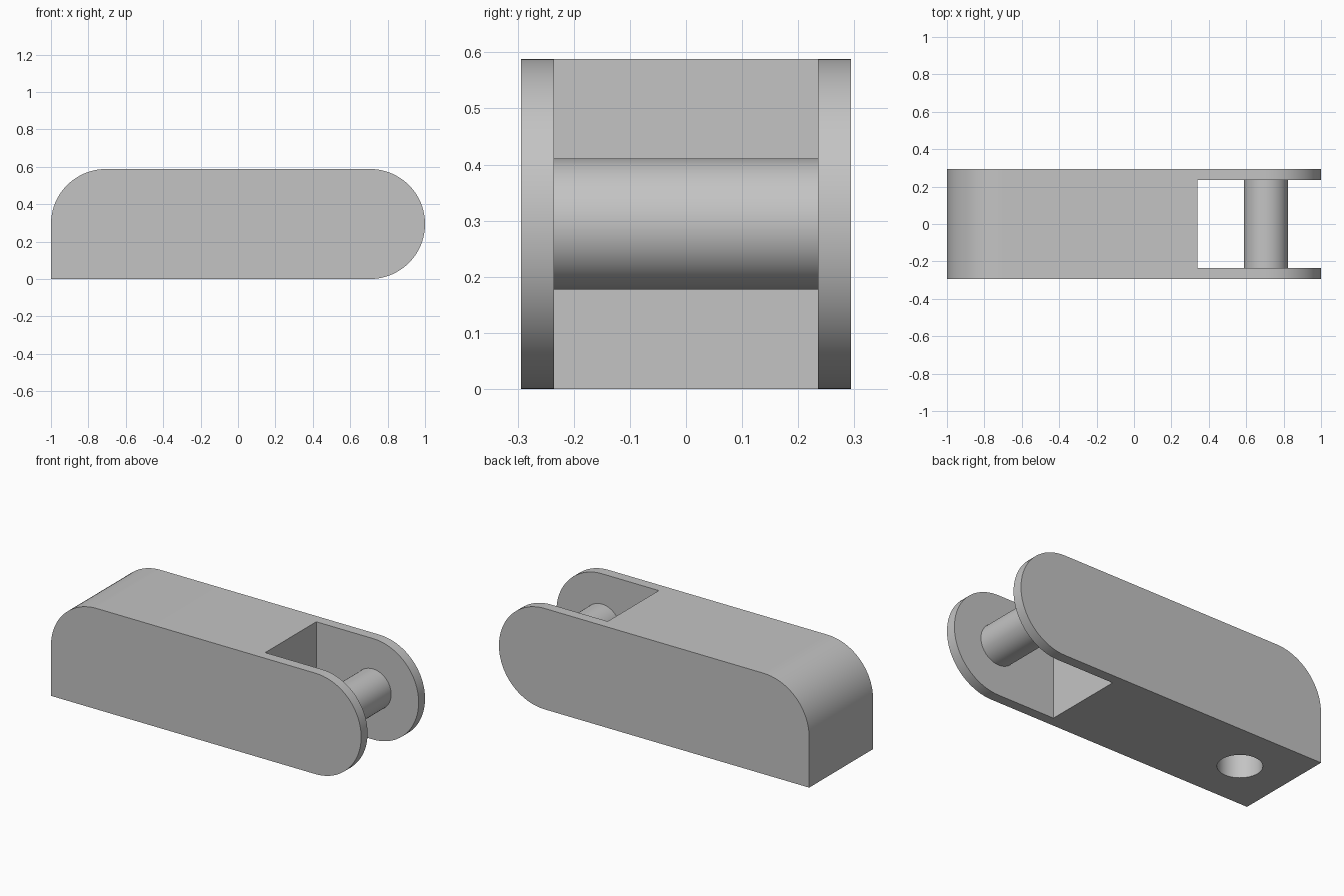
import bpy, bmesh
from math import sin, cos, pi
from mathutils import Matrix

R = 0.294          # end radius, half height and half width
AXIS = 1 - R       # distance of the end arc centres from the middle
BORE = 0.117       # radius of the pin and of the socket
INNER = 0.235      # half width between the fork cheeks

if "Cube" in bpy.data.objects:
    bpy.data.objects.remove(bpy.data.objects["Cube"], do_unlink=True)

grey = bpy.data.materials.new("plain grey")
grey.use_nodes = True
colour = (0.55, 0.55, 0.55, 1)
grey.diffuse_color = colour
grey.node_tree.nodes["Principled BSDF"].inputs["Base Color"].default_value = colour


def make(name, bm):
    bmesh.ops.recalc_face_normals(bm, faces=bm.faces)
    mesh = bpy.data.meshes.new(name)
    bm.to_mesh(mesh)
    bm.free()
    mesh.materials.append(grey)
    ob = bpy.data.objects.new(name, mesh)
    bpy.context.collection.objects.link(ob)
    return ob


def cylinder(name, radius, length, matrix):
    bm = bmesh.new()
    bmesh.ops.create_cone(bm, cap_ends=True, segments=64, radius1=radius,
                          radius2=radius, depth=length, matrix=matrix)
    return make(name, bm)


def box(name, low, high):
    bm = bmesh.new()
    bmesh.ops.create_cube(bm, size=1)
    for v in bm.verts:
        v.co = [b if c > 0 else a for a, b, c in zip(low, high, v.co)]
    return make(name, bm)


def select_only(ob):
    bpy.ops.object.select_all(action='DESELECT')
    ob.select_set(True)
    bpy.context.view_layer.objects.active = ob


def arc(cx, start, end, steps):
    angles = [start + (end - start) * i / steps for i in range(steps + 1)]
    return [(cx + R * cos(a), R + R * sin(a)) for a in angles]


# Body: round fork end, rounded upper corner and square lower corner
outline = arc(AXIS, -pi / 2, pi / 2, 40) + arc(-AXIS, pi / 2, pi, 20) + [(-1, 0)]
bm = bmesh.new()
side = bm.faces.new([bm.verts.new((x, -R, z)) for x, z in outline])
moved = bmesh.ops.extrude_face_region(bm, geom=[side])["geom"]
bmesh.ops.translate(bm, vec=(0, 2 * R, 0),
                    verts=[v for v in moved if isinstance(v, bmesh.types.BMVert)])
if not side.is_valid or len(bm.faces) < len(outline) + 2:
    bm.faces.new([v for v in bm.verts if v.co.y < 0])
body = make("body", bm)

# Fork slot and blind socket underneath
cutters = [
    box("slot_cutter", (0.34, -INNER, -0.1), (1.1, INNER, 0.7)),
    cylinder("socket_cutter", BORE, 2 * R, Matrix.Translation((-AXIS, 0, 0))),
]
select_only(body)
for cutter in cutters:
    cutter.hide_render = True
    mod = body.modifiers.new("cut", 'BOOLEAN')
    mod.operation = 'DIFFERENCE'
    mod.solver = 'EXACT'
    mod.object = cutter
    bpy.ops.object.modifier_apply(modifier=mod.name)
for cutter in cutters:
    bpy.data.objects.remove(cutter, do_unlink=True)

# Cross pin between the cheeks
pin = cylinder("cross_pin", BORE, 2 * INNER + 0.02,
               Matrix.Translation((AXIS, 0, R)) @ Matrix.Rotation(pi / 2, 4, 'X'))

for ob in (body, pin):
    select_only(ob)
    bpy.ops.object.shade_smooth_by_angle(angle=pi / 6)
